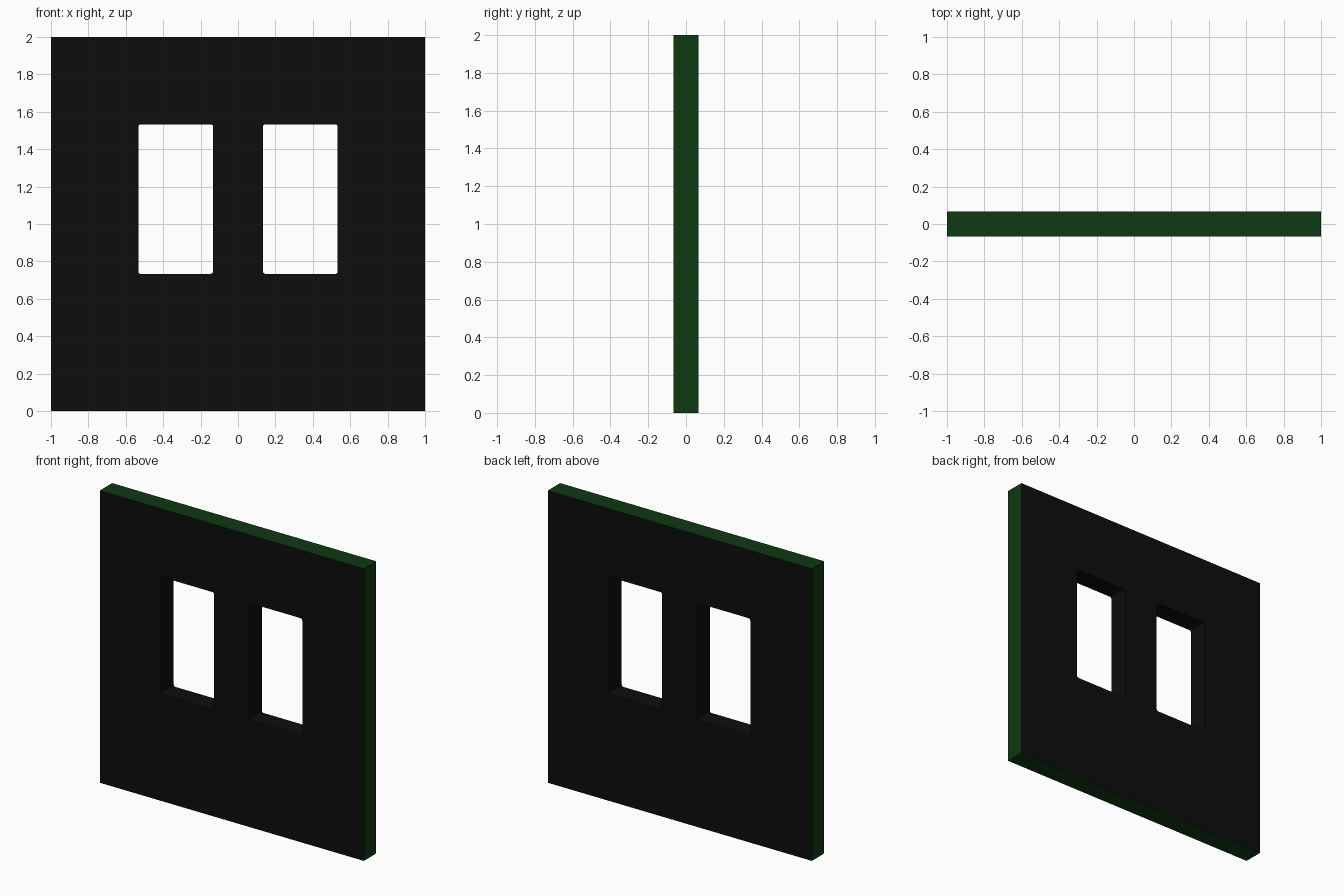
import bpy, bmesh
from math import sin, cos, pi
from mathutils import Matrix

if "Cube" in bpy.data.objects:
    bpy.data.objects.remove(bpy.data.objects["Cube"])

HALF_THICK = 0.0667


def material(name, rgb):
    m = bpy.data.materials.new(name)
    m.diffuse_color = (*rgb, 1)
    m.use_nodes = True
    m.node_tree.nodes["Principled BSDF"].inputs["Base Color"].default_value = m.diffuse_color
    return m


def rounded_rect(x0, x1, z0, z1, r, seg=4):
    corners = [(x1 - r, z1 - r), (x0 + r, z1 - r), (x0 + r, z0 + r), (x1 - r, z0 + r)]
    return [(cx + r * cos((q + i / seg) * pi / 2), cz + r * sin((q + i / seg) * pi / 2))
            for q, (cx, cz) in enumerate(corners) for i in range(seg + 1)]


def add_loop(curve, pts):
    s = curve.splines.new('POLY')
    s.points.add(len(pts) - 1)
    for p, (x, z) in zip(s.points, pts):
        p.co = (x, z, 0, 1)
    s.use_cyclic_u = True


# Square outline with two upright slots, extruded to thickness
curve = bpy.data.curves.new("plate_profile", 'CURVE')
curve.dimensions = '2D'
curve.fill_mode = 'BOTH'
curve.extrude = HALF_THICK
add_loop(curve, [(-1, 0), (1, 0), (1, 2), (-1, 2)])
for x0 in (-0.5333, 0.1333):
    add_loop(curve, rounded_rect(x0, x0 + 0.4, 0.7333, 1.5333, 0.0133))
profile = bpy.data.objects.new("plate_profile", curve)
bpy.context.collection.objects.link(profile)
bpy.context.view_layer.update()

# Turn the profile into a clean upright mesh
mesh = bpy.data.meshes.new_from_object(
    profile.evaluated_get(bpy.context.evaluated_depsgraph_get()))
bpy.data.objects.remove(profile)
mesh.materials.clear()
mesh.materials.append(material("black_face", (0.004, 0.004, 0.004)))
mesh.materials.append(material("green_rim", (0.004, 0.04, 0.005)))
bm = bmesh.new()
bm.from_mesh(mesh)
bmesh.ops.remove_doubles(bm, verts=bm.verts, dist=1e-4)
bmesh.ops.rotate(bm, verts=bm.verts, matrix=Matrix.Rotation(pi / 2, 3, 'X'))
bmesh.ops.recalc_face_normals(bm, faces=bm.faces)

# Green outer rim, black faces and slot walls
for f in bm.faces:
    c = f.calc_center_median()
    f.smooth = False
    on_rim = abs(f.normal.y) < 0.5 and (abs(c.x) > 0.99 or c.z < 0.01 or c.z > 1.99)
    f.material_index = 1 if on_rim else 0
bm.to_mesh(mesh)
bm.free()
plate = bpy.data.objects.new("slotted_plate", mesh)
bpy.context.collection.objects.link(plate)
